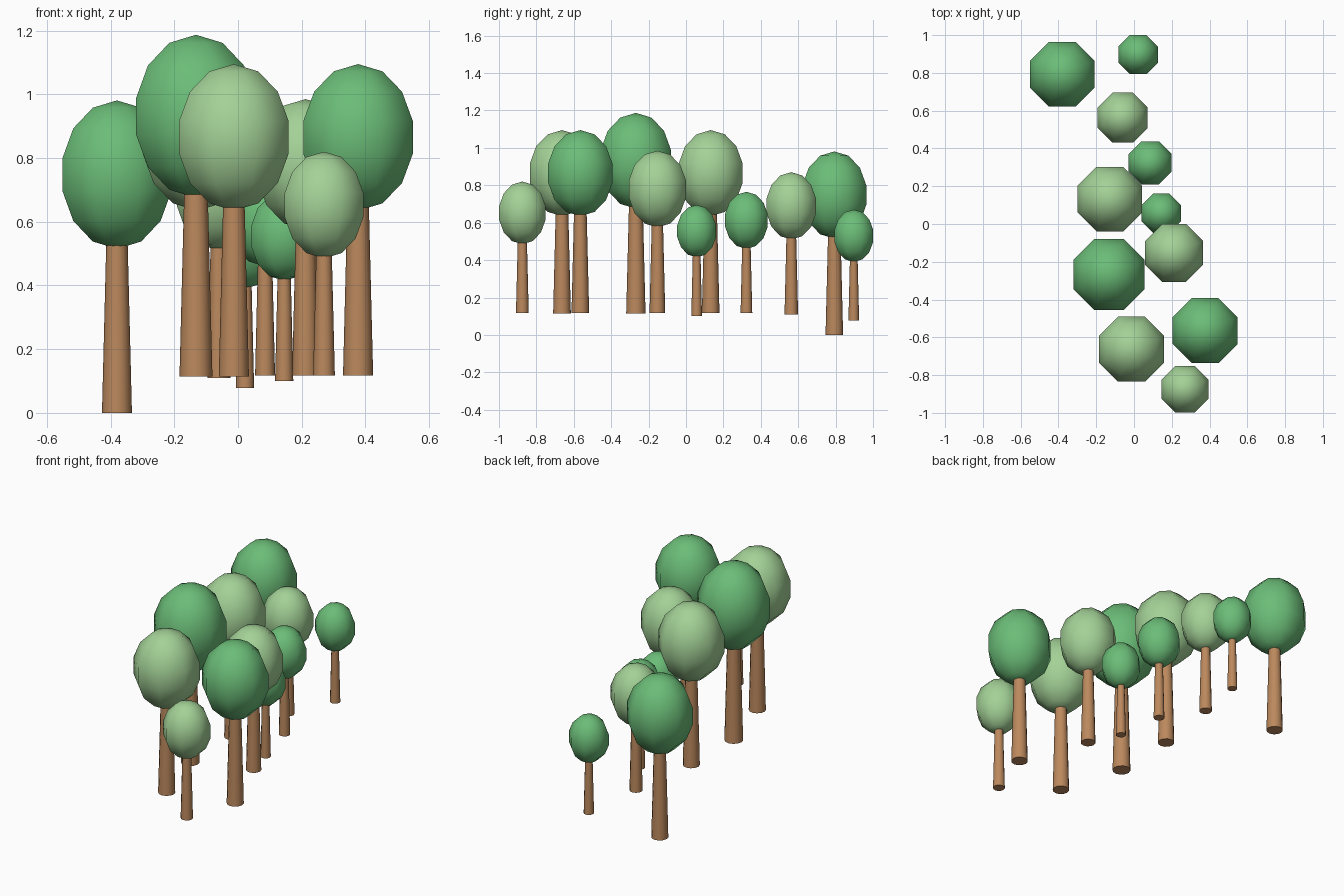
import bpy, math

if "Cube" in bpy.data.objects:
    bpy.data.objects.remove(bpy.data.objects["Cube"])


def material(name, color):
    m = bpy.data.materials.new(name)
    m.diffuse_color = (*color, 1)
    m.use_nodes = True
    m.node_tree.nodes["Principled BSDF"].inputs["Base Color"].default_value = m.diffuse_color
    return m


DARK = material("dark_leaves", (0.147, 0.507, 0.187))
LIGHT = material("light_leaves", (0.367, 0.638, 0.307))
BARK = material("bark", (0.50, 0.25, 0.11))

# x, y, crown half width, crown bottom, crown top, trunk foot, leaf colour
TREES = [
    (-0.38, 0.793, 0.171, 0.515, 0.981, 0.0, DARK),
    (0.022, 0.897, 0.104, 0.39, 0.67, 0.078, DARK),
    (-0.06, 0.563, 0.132, 0.51, 0.87, 0.11, LIGHT),
    (0.085, 0.323, 0.114, 0.46, 0.765, 0.117, DARK),
    (-0.128, 0.132, 0.171, 0.635, 1.095, 0.117, LIGHT),
    (0.145, 0.057, 0.104, 0.415, 0.695, 0.10, DARK),
    (0.212, -0.153, 0.153, 0.575, 0.985, 0.117, LIGHT),
    (-0.132, -0.268, 0.188, 0.675, 1.187, 0.115, DARK),
    (-0.013, -0.663, 0.172, 0.635, 1.095, 0.115, LIGHT),
    (0.377, -0.565, 0.172, 0.635, 1.095, 0.117, DARK),
    (0.27, -0.875, 0.124, 0.485, 0.82, 0.117, LIGHT),
]

for i, (x, y, r, low, high, foot, leaves) in enumerate(TREES, 1):
    # Crown: eight-sided egg with flats facing the axes, seven bands high
    bpy.ops.mesh.primitive_uv_sphere_add(
        segments=8, ring_count=7, radius=1,
        location=(x, y, (low + high) / 2), rotation=(0, 0, math.pi / 8))
    crown = bpy.context.object
    crown.name = f"crown_{i}"
    width = r / (math.cos(math.pi / 8) * math.sin(math.pi * 3 / 7))
    crown.scale = (width, width, (high - low) / 2)
    crown.data.materials.append(leaves)
    bpy.ops.object.shade_smooth()

    # Trunk: tapered post ending just inside the crown
    top = low + 0.03
    bpy.ops.mesh.primitive_cone_add(
        vertices=12, radius1=r * 0.275, radius2=r * 0.195,
        depth=top - foot, location=(x, y, (top + foot) / 2))
    trunk = bpy.context.object
    trunk.name = f"trunk_{i}"
    trunk.data.materials.append(BARK)
    bpy.ops.object.shade_smooth_by_angle(angle=math.radians(40))
